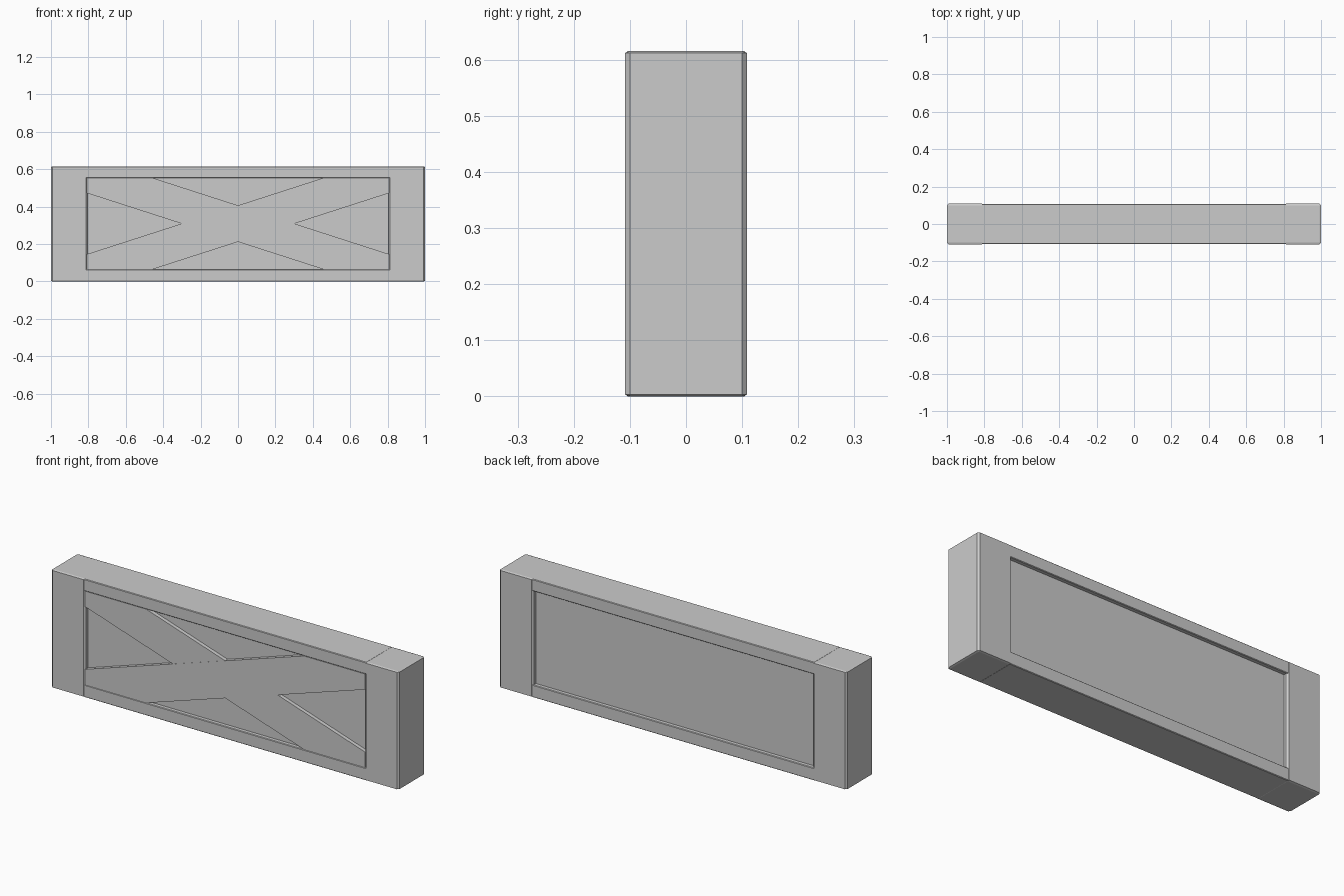
import bpy, bmesh

if "Cube" in bpy.data.objects:
    bpy.data.objects.remove(bpy.data.objects["Cube"])

HEIGHT = 0.615        # overall height
INNER_X = 0.807       # half width of the framed opening
LOW, HIGH = 0.065, 0.553
MID_Z = (LOW + HIGH) / 2


def finish(name, bm):
    bmesh.ops.recalc_face_normals(bm, faces=bm.faces)
    mesh = bpy.data.meshes.new(name)
    bm.to_mesh(mesh)
    bm.free()
    obj = bpy.data.objects.new(name, mesh)
    bpy.context.collection.objects.link(obj)
    return obj


def box(name, x, y, z, chamfer=0.0, squash=1.0):
    """Box from ranges; squash makes the chamfer thinner vertically."""
    bm = bmesh.new()
    bmesh.ops.create_cube(bm, size=1)
    size = [b - a for a, b in (x, y, z)]
    bmesh.ops.scale(bm, vec=(size[0], size[1], size[2] / squash), verts=bm.verts)
    if chamfer:
        bmesh.ops.bevel(bm, geom=bm.edges[:], offset=chamfer, segments=1,
                        affect='EDGES', profile=0.5)
    bmesh.ops.scale(bm, vec=(1, 1, squash), verts=bm.verts)
    bmesh.ops.translate(bm, vec=[(a + b) / 2 for a, b in (x, y, z)], verts=bm.verts)
    return finish(name, bm)


def brace(name, side, front):
    """Diagonal plank trimmed to the frame opening."""
    half = [(INNER_X, 0.472), (INNER_X, HIGH), (0.455, HIGH)]
    outline = half + [(-px, 2 * MID_Z - pz) for px, pz in half]
    bm = bmesh.new()
    face = bm.faces.new([bm.verts.new((side * px, front, pz)) for px, pz in outline])
    out = bmesh.ops.extrude_face_region(bm, geom=[face])
    moved = [v for v in out['geom'] if isinstance(v, bmesh.types.BMVert)]
    bmesh.ops.translate(bm, vec=(0, -0.082 - front, 0), verts=moved)
    return finish(name, bm)


# Thick end posts with chamfered edges
for label, s in (("left", -1), ("right", 1)):
    box(f"{label}_post", sorted((s * 1.0, s * 0.805)), (-0.109, 0.109),
        (0, HEIGHT), chamfer=0.009, squash=0.35)

# Top and bottom rails, very slightly shallower than the posts
for label, z in (("bottom", (0, LOW)), ("top", (HIGH, HEIGHT))):
    box(f"{label}_rail", (-0.815, 0.815), (-0.107, 0.107), z, chamfer=0.003)

# Recessed centre panel
box("centre_panel", (-0.815, 0.815), (-0.086, 0.086), (LOW - 0.01, HIGH + 0.01))

# Crossed braces on the front only
brace("rising_brace", 1, -0.107)
brace("falling_brace", -1, -0.106)
